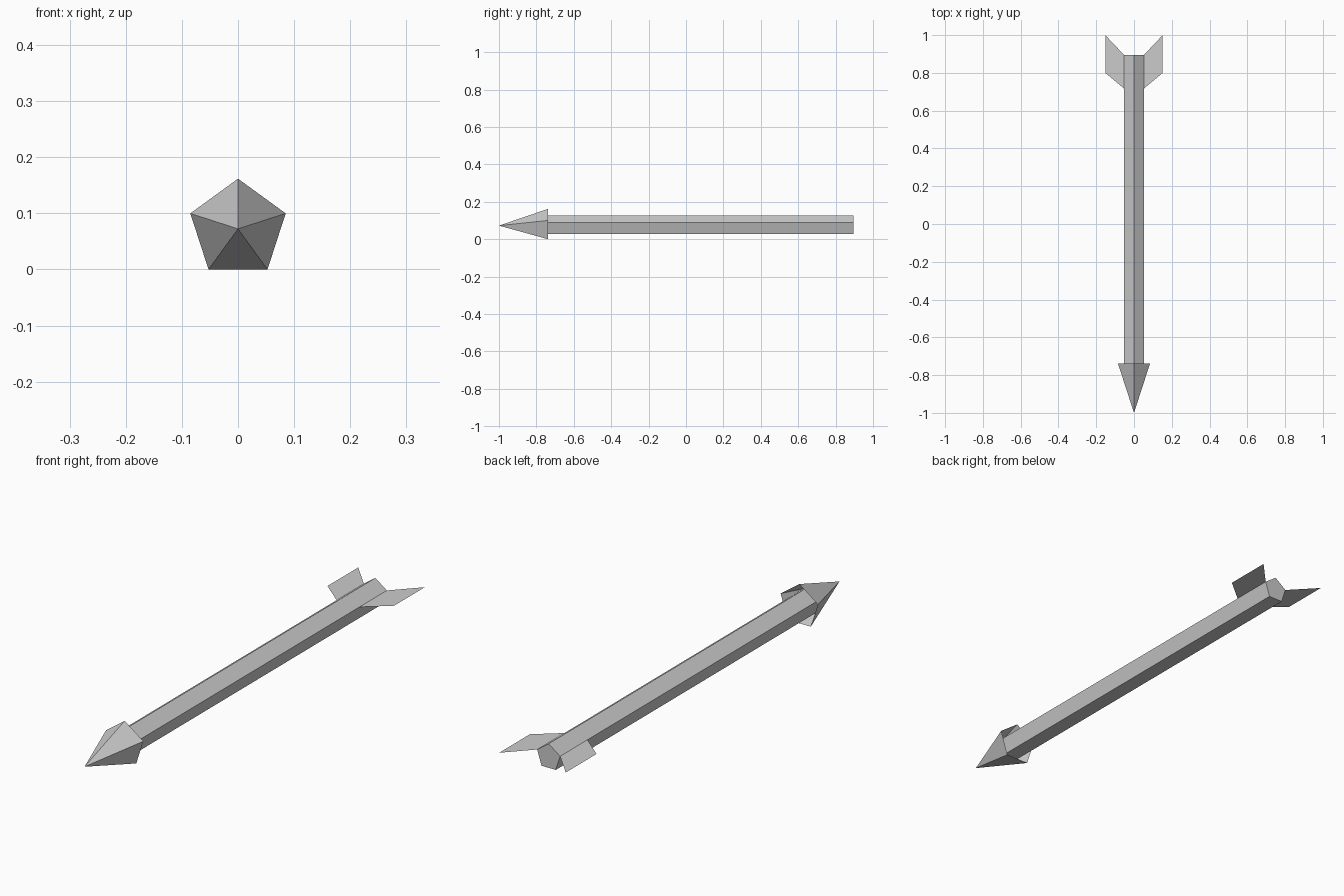
import bpy
import bmesh
from math import cos, sin, pi

cube = bpy.data.objects.get("Cube")
if cube:
    bpy.data.objects.remove(cube, do_unlink=True)

SIDES = 5
HEAD_R, SHAFT_R = 0.0894, 0.055
AXIS_Z = HEAD_R * cos(pi / SIDES)      # head rests on its flat lower side
TIP_Y, HEAD_Y, TAIL_Y = -1.0, -0.738, 0.895

grey = bpy.data.materials.new("plain_grey")
grey.use_nodes = True
grey.diffuse_color = (0.6, 0.6, 0.6, 1)
grey.node_tree.nodes["Principled BSDF"].inputs["Base Color"].default_value = (0.6, 0.6, 0.6, 1)


def finish(name, bm):
    mesh = bpy.data.meshes.new(name)
    bm.to_mesh(mesh)
    bm.free()
    mesh.materials.append(grey)
    obj = bpy.data.objects.new(name, mesh)
    bpy.context.collection.objects.link(obj)
    return obj


def ring(bm, radius, y):
    """Pentagon of vertices around the axis, one corner pointing up."""
    angles = [pi / 2 + 2 * pi * i / SIDES for i in range(SIDES)]
    return [bm.verts.new((radius * cos(a), y, AXIS_Z + radius * sin(a))) for a in angles]


# Arrowhead: hollow pyramid, open at the back
bm = bmesh.new()
base = ring(bm, HEAD_R, HEAD_Y)
tip = bm.verts.new((0, TIP_Y, AXIS_Z))
for i in range(SIDES):
    bm.faces.new((base[i], base[(i + 1) % SIDES], tip))
finish("arrowhead", bm)

# Shaft: prism running forward until it meets the inside of the head
bm = bmesh.new()
meet_y = TIP_Y + (HEAD_Y - TIP_Y) * SHAFT_R / HEAD_R
front, back = ring(bm, SHAFT_R, meet_y), ring(bm, SHAFT_R, TAIL_Y)
for i in range(SIDES):
    j = (i + 1) % SIDES
    bm.faces.new((back[i], back[j], front[j], front[i]))
bm.faces.new(front)
bm.faces.new(back[::-1])
finish("shaft", bm)

# Tail fins: flat swept vanes on the side corners of the shaft
root_x = SHAFT_R * cos(pi / 10)
fin_z = AXIS_Z + SHAFT_R * sin(pi / 10)
outline = [(root_x, 0.717), (0.152, 0.8), (0.152, 1.0), (root_x, TAIL_Y)]
for name, side in (("left_fin", 1), ("right_fin", -1)):
    bm = bmesh.new()
    verts = [bm.verts.new((side * x, y, fin_z)) for x, y in outline]
    bm.faces.new(verts[::side])
    finish(name, bm)
